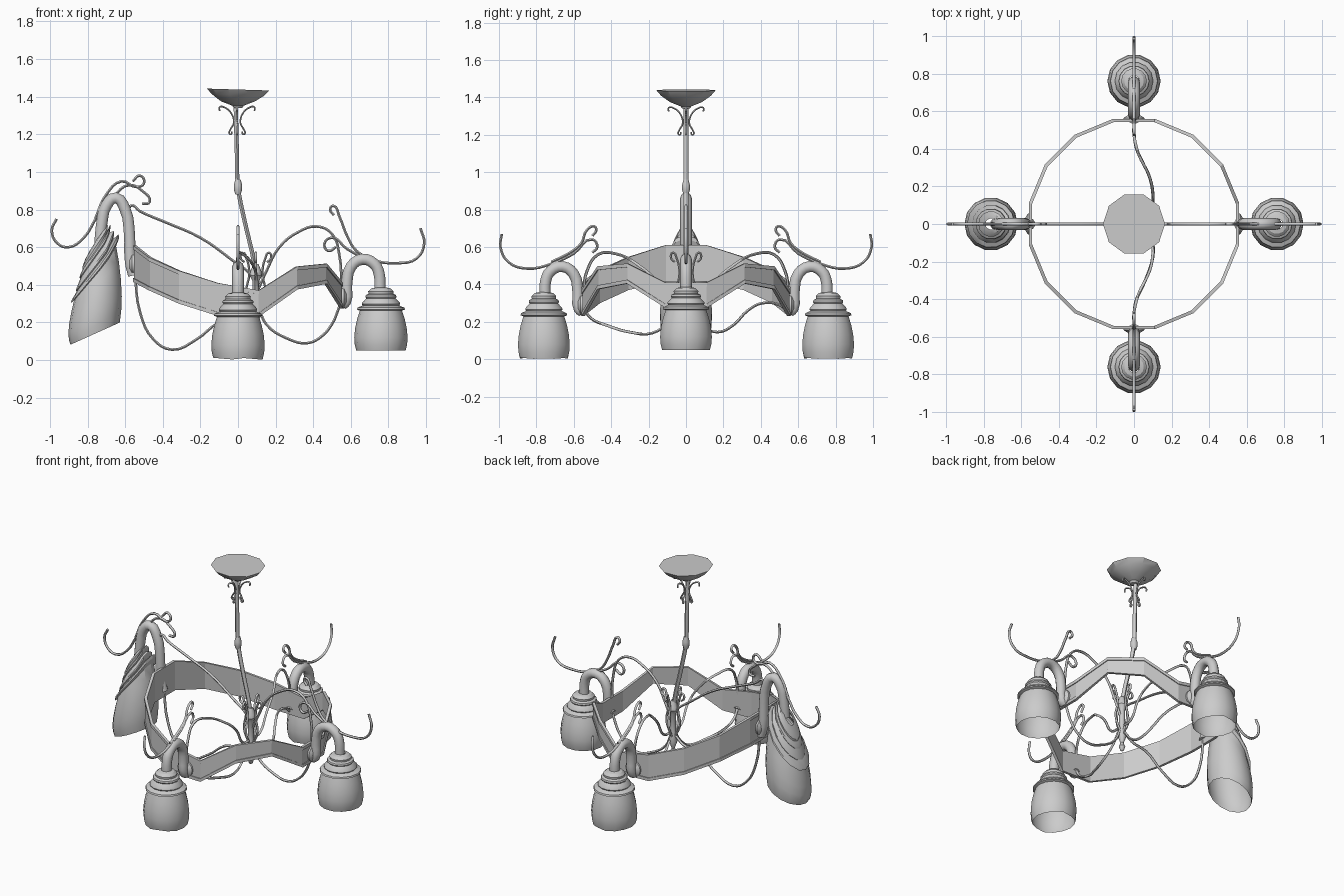
import bpy, bmesh, math
from mathutils import Vector

if "Cube" in bpy.data.objects:
    bpy.data.objects.remove(bpy.data.objects["Cube"])

DIRS = {"right": (1, 0), "left": (-1, 0), "front": (0, -1), "back": (0, 1)}


def finish(name, bm, angle=35):
    me = bpy.data.meshes.new(name)
    bmesh.ops.recalc_face_normals(bm, faces=bm.faces)
    bm.to_mesh(me)
    bm.free()
    ob = bpy.data.objects.new(name, me)
    bpy.context.collection.objects.link(ob)
    bpy.ops.object.select_all(action='DESELECT')
    ob.select_set(True)
    bpy.context.view_layer.objects.active = ob
    bpy.ops.object.shade_smooth_by_angle(angle=math.radians(angle))
    return ob


def tube(name, pts, r, res=4, bevel=1):
    """Round tube through the points."""
    cu = bpy.data.curves.new(name, 'CURVE')
    cu.dimensions = '3D'
    cu.bevel_depth, cu.bevel_resolution = r, bevel
    cu.resolution_u, cu.use_fill_caps = res, True
    sp = cu.splines.new('BEZIER')
    sp.bezier_points.add(len(pts) - 1)
    for b, p in zip(sp.bezier_points, pts):
        b.co = p
        b.handle_left_type = b.handle_right_type = 'AUTO'
    tmp = bpy.data.objects.new(name + "_path", cu)
    bpy.context.collection.objects.link(tmp)
    bpy.context.view_layer.update()
    me = bpy.data.meshes.new_from_object(tmp.evaluated_get(bpy.context.evaluated_depsgraph_get()))
    bpy.data.objects.remove(tmp)
    bm = bmesh.new()
    bm.from_mesh(me)
    bpy.data.meshes.remove(me)
    return finish(name, bm, 60)


def lathe(name, prof, n, cx=0, cy=0, warp=None, angle=35):
    """Profile of (radius, z) turned about a vertical axis."""
    bm = bmesh.new()
    rings = []
    for r, z in prof:
        rings.append([bm.verts.new((cx + r * math.cos(2 * math.pi * i / n),
                                    cy + r * math.sin(2 * math.pi * i / n), z)) for i in range(n)])
    for a, b in zip(rings, rings[1:]):
        for i in range(n):
            j = (i + 1) % n
            bm.faces.new((a[i], a[j], b[j], b[i]))
    bmesh.ops.remove_doubles(bm, verts=bm.verts, dist=1e-5)
    if warp:
        for v in bm.verts:
            v.co.z = warp(v.co.x, v.co.z)
    return finish(name, bm, angle)


def lean(u):
    t = min(1, max(0, (0.47 - u) / 0.3))
    return 0.1 * t * t * (3 - 2 * t)


def place(d, pts):
    """Points of (distance out, z) placed on an arm; inner ends follow the off-centre hub."""
    dx, dy = DIRS[d]
    return [Vector((dx * u + (lean(u) if dx == 0 else 0), dy * u, z)) for u, z in pts]


# Canopy
lathe("canopy", [(0, 1.34), (.022, 1.34), (.03, 1.352), (.09, 1.375), (.14, 1.41), (.165, 1.438), (0, 1.438)],
      10, warp=lambda x, z: z - .03 * x * (z > 1.4), angle=25)

# Stem, knob and hub
tube("stem", [(-.012, 0, 1.35), (-.006, 0, 1.1), (0, 0, .92), (.035, 0, .74), (.085, 0, .52), (.1, 0, .4)], .013)
lathe("stem_knob", [(0, .88), (.014, .88), (.022, .905), (.022, .93), (.014, .96), (0, .96)], 10)
lathe("hub", [(0, .13), (.012, .14), (.02, .165), (.01, .19), (.028, .24), (.018, .28), (.018, .42),
              (.034, .45), (.03, .47), (.014, .51), (0, .51)], 10, cx=.095)

# Small scrolls under the canopy and round the hub
for d, (dx, dy) in DIRS.items():
    tube("canopy_scroll_" + d, [(dx * u - .005, dy * u, z) for u, z in
         [(.093, 1.325), (.092, 1.345), (.065, 1.342), (.03, 1.31), (.018, 1.26), (.036, 1.225),
          (.042, 1.205), (.032, 1.2), (.028, 1.215)]], .005)
    tube("hub_scroll_" + d, [(dx * u + .095, dy * u, z) for u, z in
         [(.015, .27), (.05, .36), (.035, .46), (.05, .54), (.07, .57), (.08, .54), (.06, .52)]], .007)

# Ring band: sixteen sides, arched between arms, swept up on the left
NORMAL = [(.275, .41), (.405, .512), (.375, .497), (.23, .37)]
RAISED = [(.415, .61), (.37, .545), (.30, .475), (.235, .41)]
bm = bmesh.new()
sections = []
for k in range(16):
    a = math.radians(11.25 + 22.5 * k)
    c, s = math.cos(a), math.sin(a)
    i = min(range(4), key=lambda q: abs(math.cos(math.radians(11.25 + 22.5 * q)) - abs(c)))
    lo, hi = (NORMAL if c > 0 else RAISED)[i]
    R, t, e = .558, .006, .02
    sec = [(R - t, lo), (R + 2 * t, lo), (R + 2 * t, lo + e), (R + t, lo + e), (R + t, hi - e),
           (R + 2 * t, hi - e), (R + 2 * t, hi), (R - t, hi)]
    sections.append([bm.verts.new((r * c, r * s, z)) for r, z in sec])
for k in range(16):
    p, q = sections[k], sections[(k + 1) % 16]
    for i in range(8):
        j = (i + 1) % 8
        bm.faces.new((p[i], p[j], q[j], q[i]))
finish("ring_band", bm, 15)

# Lamp shades: stepped collar over a rounded bell, open below
SHADE = [(.03, .385), (.052, .38), (.068, .365), (.066, .352), (.08, .345), (.083, .335), (.078, .328),
         (.1, .305), (.102, .297), (.097, .29), (.125, .278), (.128, .268), (.112, .262), (.126, .22),
         (.137, .17), (.142, .12), (.139, .08), (.131, .05)]


def left_warp(x, z):
    h = z - .05
    return .14 + 1.45 * h + (x + .76) * (.45 + 3.4 * h) + 60 * max(0, x + .70) * max(0, h - .12) ** 2


for d, (dx, dy) in DIRS.items():
    warp = left_warp if d == "left" else (lambda x, z: z) if d == "right" else \
        (lambda x, z: z * 1.05 - .046 + .004 * math.sin(40 * x) * (z < .06))
    lathe("shade_" + d, SHADE, 14, .76 * dx, .76 * dy, warp, 30)

# Arm pipes with wall plates
PIPE = [(.552, .275), (.572, .29), (.578, .38), (.60, .475), (.66, .515), (.725, .49), (.75, .44), (.755, .36)]
PIPE_LEFT = [(.555, .45), (.572, .52), (.578, .68), (.60, .80), (.65, .862), (.70, .82), (.722, .74), (.735, .62)]
for d, (dx, dy) in DIRS.items():
    dz = .02 if d == "right" else -.02
    pts = PIPE_LEFT if d == "left" else [(u, z + dz) for u, z in PIPE]
    tube("arm_pipe_" + d, place(d, pts), .031, 3, 3)
    zc = .51 if d == "left" else .31 + dz
    o = lathe("arm_plate_" + d, [(0, -.012), (.055, -.012), (.055, .006), (.035, .02), (0, .02)], 12)
    o.rotation_euler = Vector((dx, dy, 0)).to_track_quat('Z', 'Y').to_euler()
    o.location = (.558 * dx, .558 * dy, zc)

# Scrolling wires: outer sweep, upper curl, inner arch, lower loop
SIDE = {
    "outer_wire": [(.985, .67), (.992, .60), (.95, .52), (.85, .485), (.72, .51), (.6, .565), (.5, .64),
                   (.475, .60), (.5, .57)],
    "curl_wire": [(.5, .66), (.48, .69), (.49, .71), (.53, .69), (.56, .62), (.62, .57), (.72, .52)],
    "inner_wire": [(.03, .30), (.09, .31), (.16, .42), (.25, .50), (.38, .565), (.47, .56), (.53, .47), (.55, .36)],
    "lower_wire": [(.03, .28), (.08, .21), (.18, .14), (.3, .145), (.42, .18), (.51, .22), (.55, .28)],
}
BACK = dict(SIDE, lower_wire=[(.03, .25), (.1, .17), (.17, .145), (.25, .18), (.33, .26), (.41, .30),
                              (.5, .29), (.55, .25)])
RIGHT = {
    "outer_wire": [(.97, .70), (.99, .62), (.95, .54), (.85, .515), (.7, .535), (.58, .59), (.5, .65),
                   (.46, .62), (.48, .58), (.52, .60)],
    "curl_wire": [(.51, .77), (.49, .80), (.505, .82), (.54, .76), (.58, .66), (.63, .58), (.72, .53)],
    "inner_wire": [(.11, .38), (.15, .47), (.22, .60), (.32, .68), (.42, .71), (.5, .67), (.54, .55), (.55, .38)],
    "lower_wire": [(.11, .28), (.15, .19), (.26, .115), (.37, .09), (.45, .13), (.505, .2), (.53, .26), (.555, .33)],
}
LEFT = {
    "outer_wire": [(.965, .75), (.99, .69), (.96, .62), (.9, .60), (.82, .65), (.75, .76), (.66, .87),
                   (.58, .93), (.51, .90), (.47, .84), (.51, .83)],
    "curl_wire": [(.56, .95), (.52, .98), (.5, .94), (.54, .92), (.62, .95), (.7, .88), (.76, .75)],
    "inner_wire": [(-.1, .38), (-.07, .45), (.03, .53), (.2, .65), (.38, .73), (.52, .79), (.57, .82), (.56, .62)],
    "lower_wire": [(-.08, .28), (-.02, .23), (.1, .2), (.22, .11), (.35, .055), (.45, .11), (.52, .25), (.55, .48)],
}
WIRES = {"left": LEFT, "right": RIGHT, "back": BACK, "front": SIDE}
for d in DIRS:
    for name, pts in WIRES[d].items():
        tube(name + "_" + d, place(d, pts), .008)
